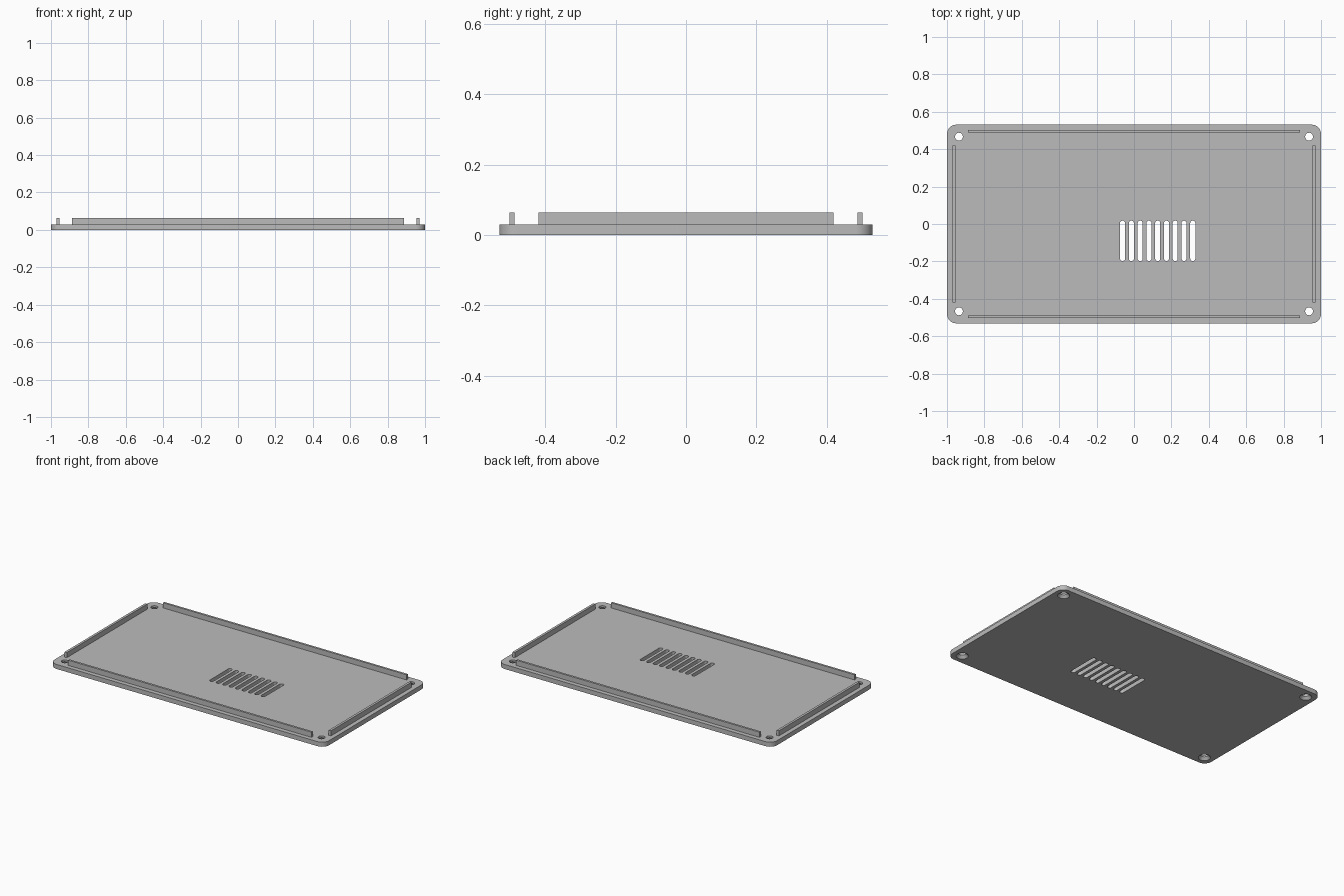
import bpy
import bmesh
from math import sin, cos, pi, radians

cube = bpy.data.objects.get("Cube")
if cube:
    bpy.data.objects.remove(cube, do_unlink=True)

# One grey material
grey = bpy.data.materials.new("plain grey")
grey.use_nodes = True
grey.diffuse_color = (0.5, 0.5, 0.5, 1)
grey.node_tree.nodes["Principled BSDF"].inputs["Base Color"].default_value = (0.5, 0.5, 0.5, 1)


def make_object(name, bm):
    mesh = bpy.data.meshes.new(name)
    bmesh.ops.recalc_face_normals(bm, faces=bm.faces)
    bm.to_mesh(mesh)
    bm.free()
    mesh.materials.append(grey)
    obj = bpy.data.objects.new(name, mesh)
    bpy.context.collection.objects.link(obj)
    return obj


def rounded_prism(bm, x, y, half_x, half_y, radius, z0, z1, steps=8):
    """Upright prism with a rounded rectangle outline."""
    points = []
    for quarter, (sx, sy) in enumerate([(1, 1), (-1, 1), (-1, -1), (1, -1)]):
        for i in range(steps + 1):
            a = (quarter + i / steps) * pi / 2
            p = (x + sx * (half_x - radius) + radius * cos(a),
                 y + sy * (half_y - radius) + radius * sin(a))
            if not points or abs(p[0] - points[-1][0]) + abs(p[1] - points[-1][1]) > 1e-5:
                points.append(p)
    if abs(points[0][0] - points[-1][0]) + abs(points[0][1] - points[-1][1]) < 1e-5:
        points.pop()
    low = [bm.verts.new((px, py, z0)) for px, py in points]
    high = [bm.verts.new((px, py, z1)) for px, py in points]
    bm.faces.new(low[::-1])
    bm.faces.new(high)
    for i in range(len(points)):
        j = (i + 1) % len(points)
        bm.faces.new((low[i], low[j], high[j], high[i]))


def box(name, x, y, half_x, half_y, z0, z1):
    bm = bmesh.new()
    bmesh.ops.create_cube(bm, size=2)
    for v in bm.verts:
        v.co = (x + v.co.x * half_x, y + v.co.y * half_y,
                (z0 + z1) / 2 + v.co.z * (z1 - z0) / 2)
    return make_object(name, bm)


def cut(target, name, bm):
    cutter = make_object(name, bm)
    cutter.hide_render = True
    mod = target.modifiers.new(name, 'BOOLEAN')
    mod.operation = 'DIFFERENCE'
    mod.solver = 'EXACT'
    mod.object = cutter
    bpy.context.view_layer.objects.active = target
    bpy.ops.object.modifier_apply(modifier=name)
    bpy.data.objects.remove(cutter, do_unlink=True)


THICK = 0.03
TOP = 0.064

# Base plate with rounded corners
bm = bmesh.new()
rounded_prism(bm, 0, 0, 1, 0.531, 0.05, 0, THICK)
plate = make_object("base_plate", bm)

# Nine ventilation slots
bm = bmesh.new()
for i in range(9):
    rounded_prism(bm, -0.061 + i * 0.0469, -0.09, 0.0135, 0.108, 0.0135, -0.05, 0.1)
cut(plate, "slot_cutter", bm)

# Screw holes, countersunk from underneath
corners = [(sx * 0.936, sy * 0.467) for sx in (-1, 1) for sy in (-1, 1)]
bm = bmesh.new()
for x, y in corners:
    rounded_prism(bm, x, y, 0.021, 0.021, 0.021, -0.05, 0.1)
cut(plate, "hole_cutter", bm)

bm = bmesh.new()
for x, y in corners:
    rings = []
    for z, r in ((-0.01, 0.045), (0.018, 0.0205)):
        rings.append([bm.verts.new((x + r * cos(k * pi / 16), y + r * sin(k * pi / 16), z))
                      for k in range(32)])
    low, high = rings
    bm.faces.new(low[::-1])
    bm.faces.new(high)
    for k in range(32):
        j = (k + 1) % 32
        bm.faces.new((low[k], low[j], high[j], high[k]))
cut(plate, "countersink_cutter", bm)

# Smooth the rounded walls, keep the edges sharp
bpy.ops.object.select_all(action='DESELECT')
plate.select_set(True)
bpy.context.view_layer.objects.active = plate
bpy.ops.object.shade_smooth_by_angle(angle=radians(30))

# Locating rails along the four edges
for side, s in (("front", -1), ("back", 1)):
    box(side + "_rail", 0, s * 0.495, 0.887, 0.007, THICK - 0.001, TOP)
for side, s in (("right", -1), ("left", 1)):
    box(side + "_rail", s * 0.963, 0, 0.008, 0.419, THICK - 0.001, TOP)
